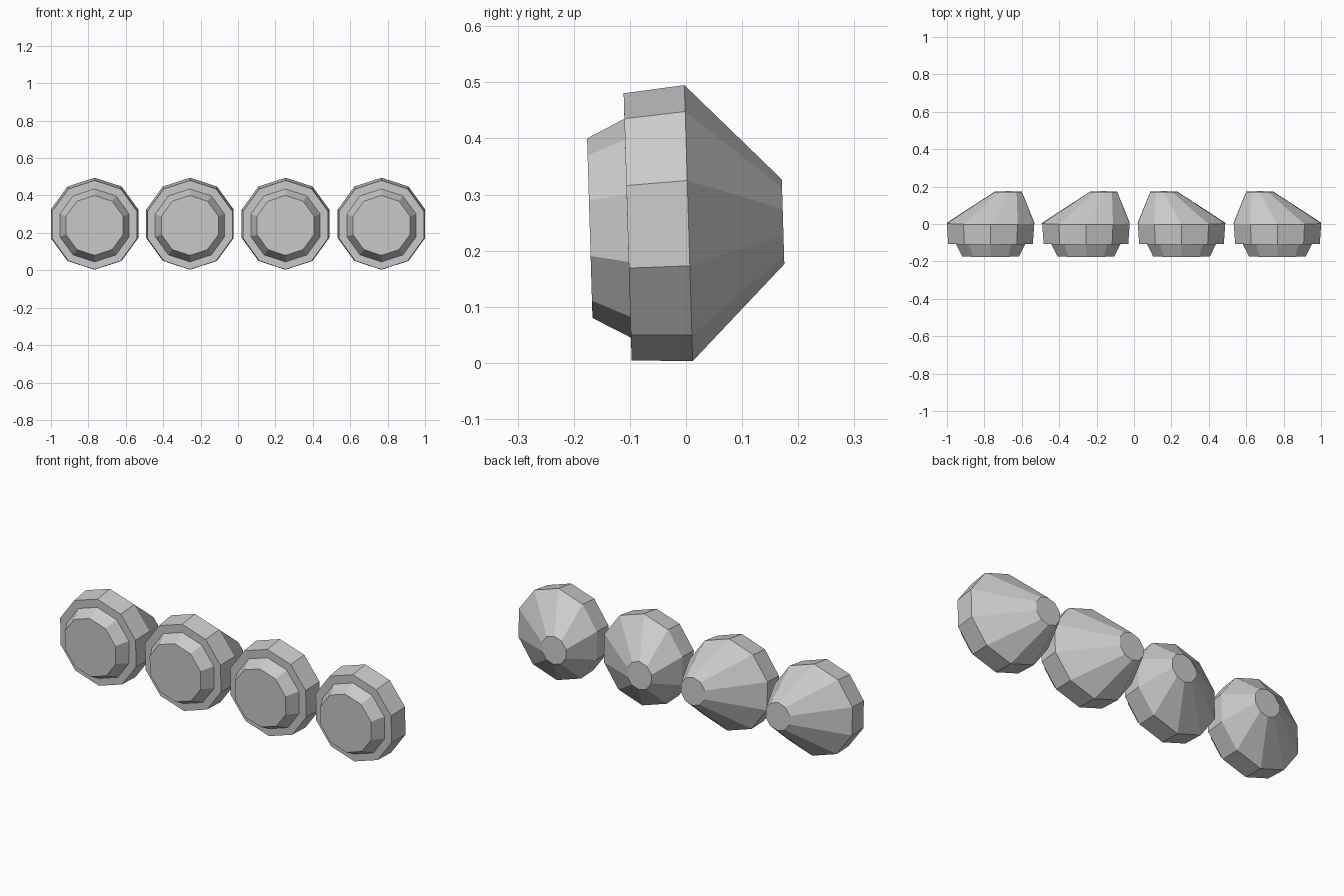
import bpy, bmesh, math

if "Cube" in bpy.data.objects:
    bpy.data.objects.remove(bpy.data.objects["Cube"])

SIDES = 10
TILT = -0.03   # each ring leans slightly: y changes with height


def loft(name, rings, cap_first=False, cap_last=False):
    """Skin decagon rings (x, y, z, radius), listed back to front."""
    bm = bmesh.new()
    loops = []
    for cx, cy, cz, r in rings:
        loop = []
        for i in range(SIDES):
            a = 2 * math.pi * i / SIDES
            dz = r * math.cos(a)
            loop.append(bm.verts.new((cx + r * math.sin(a), cy + TILT * dz, cz + dz)))
        loops.append(loop)
    for a, b in zip(loops, loops[1:]):
        for i in range(SIDES):
            j = (i + 1) % SIDES
            bm.faces.new((a[i], a[j], b[j], b[i]))
    if cap_first:
        bm.faces.new(loops[0])
    if cap_last:
        bm.faces.new(loops[-1])
    bmesh.ops.recalc_face_normals(bm, faces=bm.faces)
    # open lens shells: make sure faces point to the front
    if cap_last and bm.faces[:][-1].normal.y > 0:
        bmesh.ops.reverse_faces(bm, faces=bm.faces)
    mesh = bpy.data.meshes.new(name)
    bm.to_mesh(mesh)
    bm.free()
    obj = bpy.data.objects.new(name, mesh)
    bpy.context.collection.objects.link(obj)
    return obj


# four lamps in a row; the back cones lean to the centre
for n, (x, lean) in enumerate([(-0.767, 0.095), (-0.257, 0.095),
                               (0.254, -0.095), (0.767, -0.095)], 1):
    # housing: back cone, rim band and front ledge
    loft(f"lamp_housing_{n}", [
        (x + lean, 0.173, 0.2515, 0.0755),
        (x, 0.0045, 0.249, 0.246),
        (x, -0.104, 0.2425, 0.238),
        (x, -0.104, 0.240, 0.195),
    ], cap_first=True)
    # raised bevelled lens
    loft(f"lamp_lens_{n}", [
        (x, -0.104, 0.240, 0.195),
        (x, -0.1715, 0.240, 0.160),
    ], cap_last=True)
